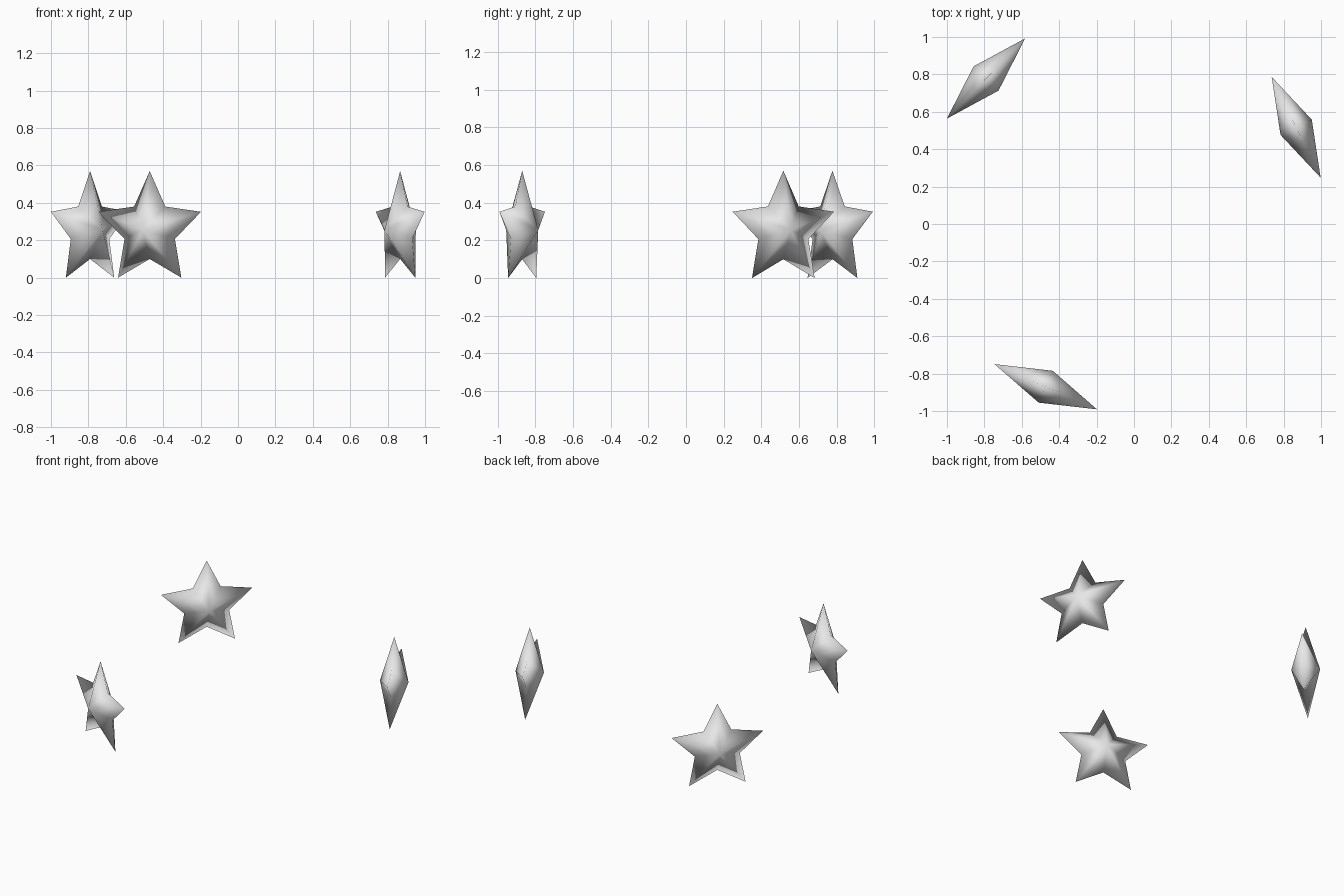
import bpy, math

# Remove the default cube
cube = bpy.data.objects.get("Cube")
if cube:
    bpy.data.objects.remove(cube, do_unlink=True)

OUTER, INNER, DEPTH = 0.315, 0.155, 0.093

# Single plain grey
grey = bpy.data.materials.new("light_grey")
grey.use_nodes = True
colour = (0.8, 0.8, 0.8, 1.0)
grey.diffuse_color = colour
grey.node_tree.nodes["Principled BSDF"].inputs["Base Color"].default_value = colour


def star_mesh():
    """Five-pointed outline joined to a front and a back peak, smooth all over."""
    verts = []
    for i in range(10):
        r = OUTER if i % 2 == 0 else INNER
        a = math.pi / 2 + i * math.pi / 5
        verts.append((r * math.cos(a), 0, r * math.sin(a)))
    verts += [(0, -DEPTH, 0), (0, DEPTH, 0)]
    faces = []
    for i in range(10):
        j = (i + 1) % 10
        faces += [(i, j, 10), (j, i, 11)]
    mesh = bpy.data.meshes.new("star")
    mesh.from_pydata(verts, [], faces)
    mesh.materials.append(grey)
    mesh.shade_smooth()
    return mesh


# Three upright stars: name, x, y, turn about z
mesh = star_mesh()
height = OUTER * math.cos(math.pi / 5)
for name, x, y, turn in (("back_right_star", -0.791, 0.778, 45.7),
                         ("front_star", -0.472, -0.87, -23.8),
                         ("back_left_star", 0.867, 0.517, -64.1)):
    star = bpy.data.objects.new(name, mesh)
    star.location = (x, y, height)
    star.rotation_euler = (0, 0, math.radians(turn))
    bpy.context.collection.objects.link(star)
